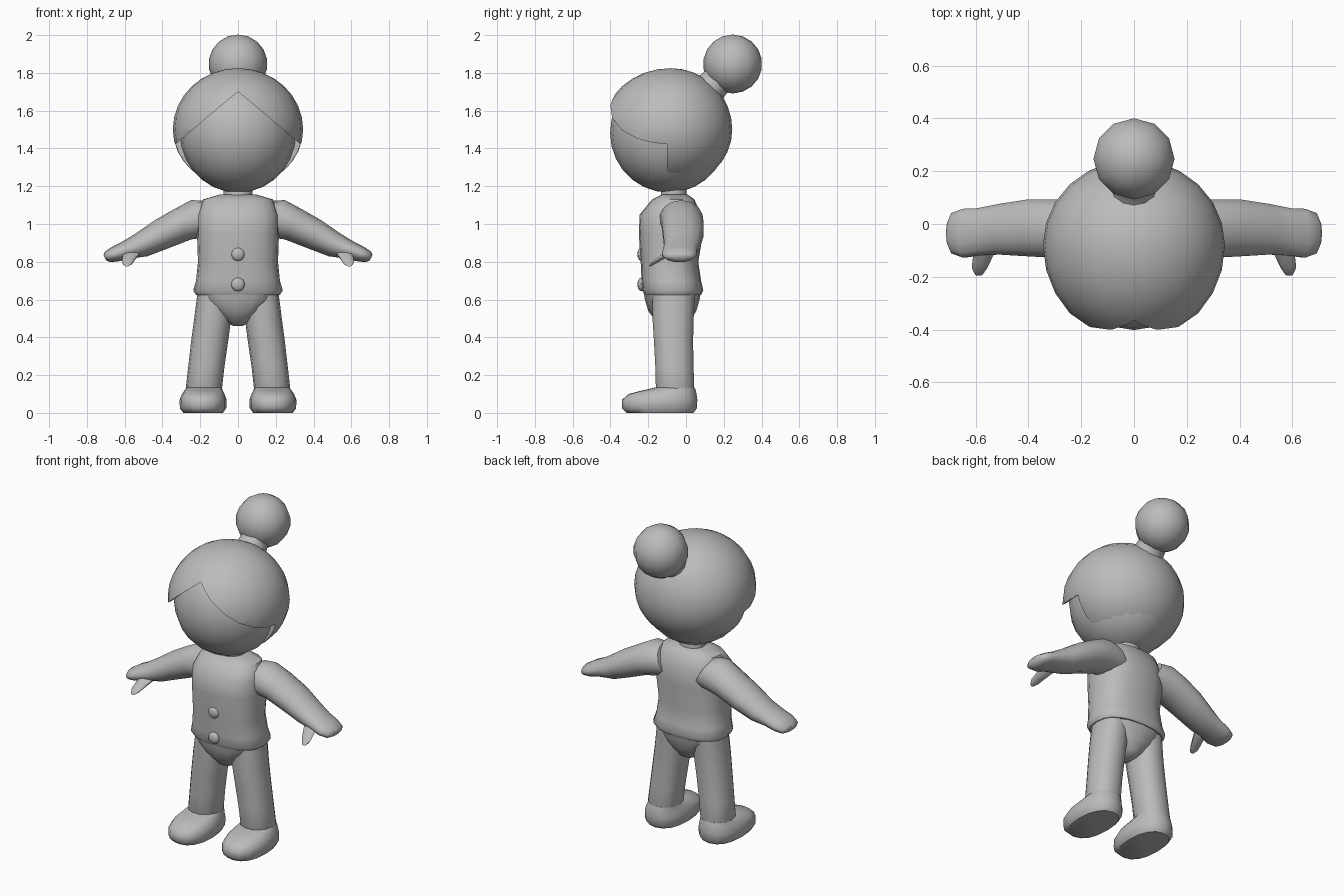
import bpy, bmesh, math
from mathutils import Vector, Matrix

if "Cube" in bpy.data.objects:
    bpy.data.objects.remove(bpy.data.objects["Cube"])

grey = bpy.data.materials.new("plain_grey")
grey.diffuse_color = (0.5, 0.5, 0.5, 1)
grey.use_nodes = True
grey.node_tree.nodes["Principled BSDF"].inputs["Base Color"].default_value = grey.diffuse_color


def finish(name, bm, angle=50, mirror=False):
    """Turn a bmesh into a smooth-shaded object."""
    bmesh.ops.recalc_face_normals(bm, faces=bm.faces)
    mesh = bpy.data.meshes.new(name)
    bm.to_mesh(mesh)
    bm.free()
    mesh.materials.append(grey)
    obj = bpy.data.objects.new(name, mesh)
    bpy.context.collection.objects.link(obj)
    if mirror:
        obj.modifiers.new("mirror", 'MIRROR')
    smooth(obj, angle)
    return obj


def smooth(obj, angle):
    bpy.ops.object.select_all(action='DESELECT')
    obj.select_set(True)
    bpy.context.view_layer.objects.active = obj
    bpy.ops.object.shade_smooth_by_angle(angle=math.radians(angle))


def loft(name, rings, u=(1, 0, 0), v=(0, 1, 0), n=16, power=1.0, mirror=False, angle=50):
    """Skin elliptical rings (centre, u radius, v radius); power < 1 squares them off."""
    bm = bmesh.new()
    u, v = Vector(u).normalized(), Vector(v).normalized()
    loops = []
    for centre, ru, rv in rings:
        loop = []
        for i in range(n):
            a = 2 * math.pi * i / n
            c, s = math.cos(a), math.sin(a)
            c = math.copysign(abs(c) ** power, c)
            s = math.copysign(abs(s) ** power, s)
            loop.append(bm.verts.new(Vector(centre) + u * ru * c + v * rv * s))
        loops.append(loop)
    for a, b in zip(loops, loops[1:]):
        for i in range(n):
            j = (i + 1) % n
            bm.faces.new((a[i], a[j], b[j], b[i]))
    bm.faces.new(loops[0])
    bm.faces.new(loops[-1])
    return finish(name, bm, angle, mirror)


def level(z, cx, rx, y0, y1):
    """Horizontal ring given by its height, x extent and y limits."""
    return ((cx, (y0 + y1) / 2, z), rx, (y1 - y0) / 2)


def ball(name, centre, radii, seg=20, rows=14, shape=None):
    bm = bmesh.new()
    bmesh.ops.create_uvsphere(bm, u_segments=seg, v_segments=rows, radius=1)
    if shape:
        for vert in bm.verts:
            shape(vert.co)
    bm.transform(Matrix.Translation(centre) @ Matrix.Diagonal((*radii, 1)))
    return finish(name, bm)


# Face
ball("face", (0, -0.09, 1.482), (0.308, 0.312, 0.316))


# Hair cap: fuller at the front, slightly shorter below
def hair_shape(co):
    if co.y < 0:
        co.y *= 1.12
    if co.z < 0:
        co.z *= 0.94


hair = ball("hair", (0, -0.08, 1.5), (0.345, 0.325, 0.325), 24, 16, hair_shape)

# Cutter for the parted fringe and the face opening
half = [(0.14, 1.585), (0.25, 1.49), (0.34, 1.415), (0.5, 1.40), (0.5, 1.0)]
outline = [(0, 1.70)] + half + [(-x, z) for x, z in reversed(half)]
bm = bmesh.new()
face = bm.faces.new([bm.verts.new((x, -1, z)) for x, z in outline])
ext = bmesh.ops.extrude_face_region(bm, geom=[face])
for g in ext["geom"]:
    if isinstance(g, bmesh.types.BMVert):
        g.co.y = -0.10
cutter = finish("fringe_cutter", bm)
cutter.hide_render = True
cut = hair.modifiers.new("fringe", 'BOOLEAN')
cut.operation = 'DIFFERENCE'
cut.solver = 'EXACT'
cut.object = cutter
bpy.context.view_layer.objects.active = hair
bpy.ops.object.modifier_apply(modifier="fringe")
bpy.data.objects.remove(cutter)
smooth(hair, 40)

# Hair bun and its flared tie
ball("hair_bun", (0, 0.247, 1.847), (0.156, 0.156, 0.156), 12, 9)
axis = Vector((0, 0.69, 0.73)).normalized()
base = Vector((0, 0.10, 1.69))
loft("hair_tie", [(base + axis * d, r, r) for d, r in
                  [(0, 0.10), (0.04, 0.088), (0.08, 0.083), (0.14, 0.09)]],
     v=(0, 0.73, -0.69), n=12)

# Neck
loft("neck", [level(1.10, 0, 0.08, -0.14, 0.01), level(1.22, 0, 0.076, -0.13, 0.0)], n=14)

# Jacket body with flared hem
loft("jacket", [
    level(1.155, 0, 0.10, -0.13, 0.01),
    level(1.13, 0, 0.185, -0.18, 0.045),
    level(1.05, 0, 0.215, -0.245, 0.078),
    level(0.95, 0, 0.217, -0.25, 0.09),
    level(0.80, 0, 0.212, -0.24, 0.065),
    level(0.70, 0, 0.222, -0.235, 0.08),
    level(0.648, 0, 0.237, -0.232, 0.092),
    level(0.625, 0, 0.222, -0.22, 0.08)], n=20, power=0.8)

# Hips tapering to the crotch
loft("hips", [
    level(0.65, 0, 0.215, -0.225, 0.08),
    level(0.60, 0, 0.195, -0.218, 0.072),
    level(0.54, 0, 0.135, -0.20, 0.055),
    level(0.48, 0, 0.06, -0.155, 0.02),
    level(0.46, 0, 0.025, -0.11, -0.02)], n=16, power=0.85)

# Jacket buttons
for label, z in (("upper_button", 0.84), ("lower_button", 0.68)):
    ball(label, (0, -0.237, z), (0.036, 0.02, 0.036), 12, 8)

# Sleeves with mitten hands
loft("arms", [
    ((0.13, -0.03, 1.03), 0.105, 0.105),
    ((0.20, -0.025, 1.03), 0.108, 0.115),
    ((0.29, -0.018, 1.00), 0.092, 0.113),
    ((0.40, -0.015, 0.948), 0.083, 0.11),
    ((0.51, -0.02, 0.89), 0.068, 0.098),
    ((0.59, -0.03, 0.862), 0.05, 0.092),
    ((0.645, -0.035, 0.842), 0.043, 0.095),
    ((0.69, -0.035, 0.826), 0.032, 0.078),
    ((0.705, -0.035, 0.822), 0.016, 0.045)],
    u=(0.45, 0, 0.89), n=14, mirror=True)

# Thumbs
loft("thumbs", [
    ((0.555, -0.07, 0.86), 0.045, 0.035),
    ((0.572, -0.12, 0.83), 0.038, 0.03),
    ((0.585, -0.165, 0.80), 0.03, 0.024),
    ((0.588, -0.19, 0.785), 0.016, 0.012)],
    v=(0, 0.5, 0.85), n=10, mirror=True)

# Trouser legs
loft("legs", [
    level(0.64, 0.122, 0.092, -0.18, 0.05),
    level(0.50, 0.134, 0.098, -0.18, 0.043),
    level(0.38, 0.15, 0.098, -0.172, 0.04),
    level(0.25, 0.167, 0.096, -0.165, 0.042),
    level(0.135, 0.18, 0.096, -0.162, 0.046),
    level(0.115, 0.18, 0.09, -0.155, 0.042)], n=14, power=0.9, mirror=True)

# Rounded shoes
loft("shoes", [
    level(0.0, 0.185, 0.105, -0.315, 0.04),
    level(0.025, 0.185, 0.123, -0.34, 0.058),
    level(0.07, 0.185, 0.124, -0.338, 0.06),
    level(0.10, 0.184, 0.113, -0.305, 0.056),
    level(0.118, 0.182, 0.102, -0.235, 0.052),
    level(0.135, 0.18, 0.092, -0.16, 0.045)], n=16, power=0.85, mirror=True)
